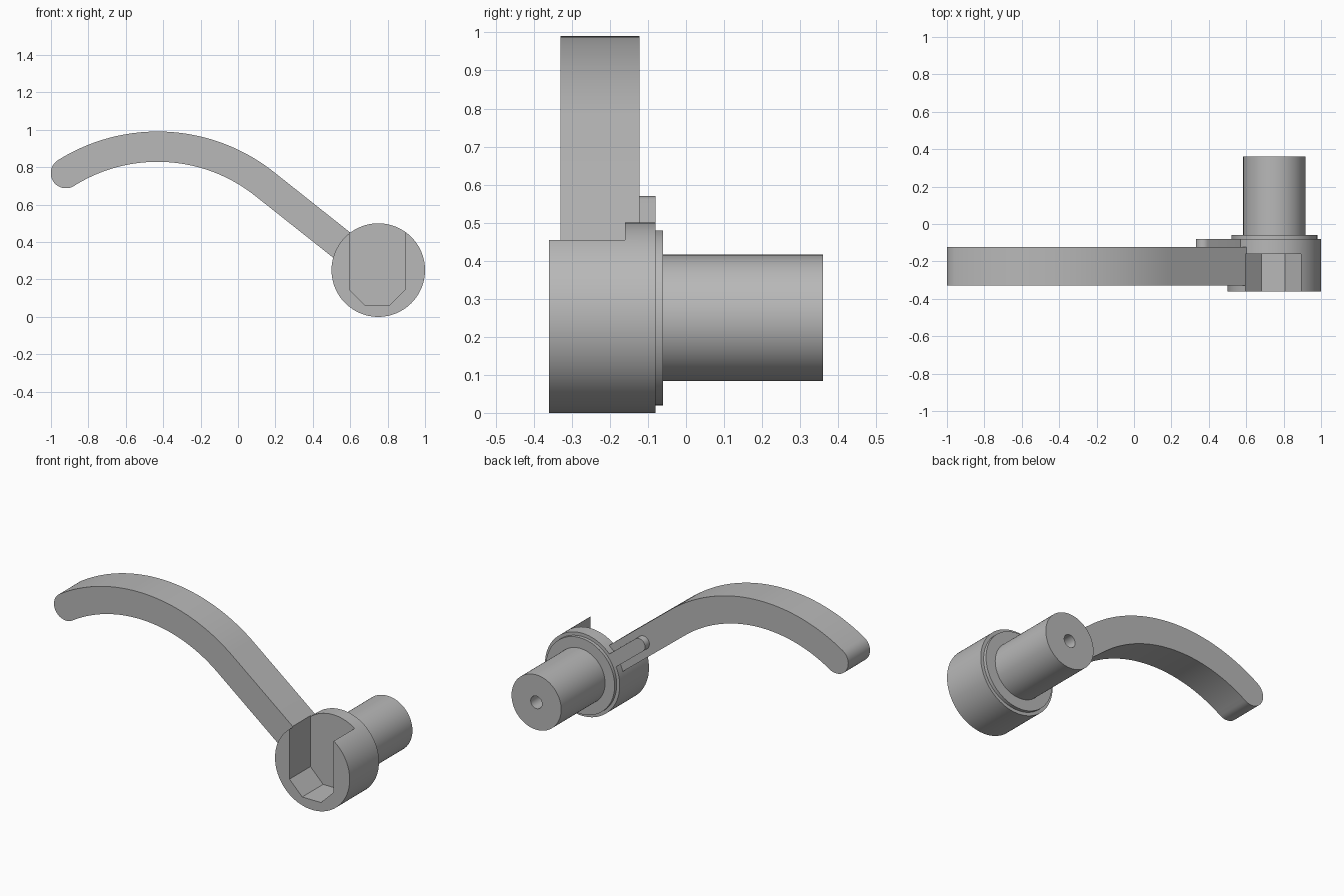
import bpy, bmesh
from math import sin, cos, pi, radians

cube = bpy.data.objects.get("Cube")
if cube:
    bpy.data.objects.remove(cube, do_unlink=True)

grey = bpy.data.materials.new("plain grey")
grey.use_nodes = True
grey.diffuse_color = (0.48, 0.48, 0.48, 1)
grey.node_tree.nodes["Principled BSDF"].inputs["Base Color"].default_value = (0.48, 0.48, 0.48, 1)


def finish(name, bm):
    bmesh.ops.recalc_face_normals(bm, faces=bm.faces)
    mesh = bpy.data.meshes.new(name)
    bm.to_mesh(mesh)
    bm.free()
    mesh.materials.append(grey)
    obj = bpy.data.objects.new(name, mesh)
    bpy.context.collection.objects.link(obj)
    return obj


def prism(name, outline, y0, y1):
    """Extrude an (x, z) outline from y0 to y1."""
    bm = bmesh.new()
    face = bm.faces.new([bm.verts.new((x, y0, z)) for x, z in outline])
    new = bmesh.ops.extrude_face_region(bm, geom=[face])["geom"]
    verts = [v for v in new if isinstance(v, bmesh.types.BMVert)]
    bmesh.ops.translate(bm, verts=verts, vec=(0, y1 - y0, 0))
    return finish(name, bm)


def lathe(name, profile, cx, cz, steps=96):
    """Spin a (radius, y) profile around the y axis through (cx, cz)."""
    bm = bmesh.new()
    verts = [bm.verts.new((cx + r, y, cz)) for r, y in profile]
    edges = [bm.edges.new(pair) for pair in zip(verts, verts[1:])]
    bmesh.ops.spin(bm, geom=verts + edges, cent=(cx, 0, cz), axis=(0, 1, 0),
                   angle=2 * pi, steps=steps, use_duplicate=False)
    bmesh.ops.remove_doubles(bm, verts=bm.verts, dist=0.0005)
    return finish(name, bm)


def boolean(obj, other, operation):
    mod = obj.modifiers.new(operation, "BOOLEAN")
    mod.operation, mod.solver, mod.object = operation, "EXACT", other
    bpy.context.view_layer.objects.active = obj
    bpy.ops.object.modifier_apply(modifier=mod.name)
    bpy.data.objects.remove(other, do_unlink=True)


# Hub, flange, shaft and blind bore in one turned profile
handle = lathe("lever_handle", [
    (0, -0.36), (0.25, -0.36), (0.25, -0.08), (0.23, -0.08), (0.23, -0.06),
    (0.166, -0.06), (0.166, 0.36), (0.038, 0.36), (0.038, 0.1), (0, 0.1)], 0.75, 0.25)

# Curved lever: arc blending into a straight neck, with a round tip
CX, CZ, MID, HALF = -0.43, -0.01, 0.92, 0.081
BEND, TIP = radians(38.4), radians(-32.2)


def on_arc(radius, angle):
    return CX + radius * sin(angle), CZ + radius * cos(angle)


def on_neck(distance, offset):
    x, z = on_arc(MID + offset, BEND)
    return x + distance * cos(BEND), z - distance * sin(BEND)


N = 40
angles = [TIP + (BEND - TIP) * i / N for i in range(N + 1)]
tx, tz = on_arc(MID, TIP)
outline = [on_arc(MID + HALF, a) for a in angles]
outline += [on_neck(0.6, HALF), on_neck(0.6, -HALF)]
outline += [on_arc(MID - HALF, a) for a in reversed(angles)]
for i in range(1, 20):
    a = TIP + pi - pi * -i / 20
    outline.append((tx + HALF * sin(a), tz + HALF * cos(a)))
boolean(handle, prism("lever_arm", outline, -0.33, -0.122), "UNION")

# Raised rounded rib on the back of the neck
rib = [on_neck(0.55, 0.04), on_neck(0.55, -0.04)]
for i in range(17):
    a = pi * i / 16
    rib.append(on_neck(0.292 - 0.04 * sin(a), -0.04 * cos(a)))
boolean(handle, prism("back_rib", rib, -0.2, -0.08), "UNION")

# Open-topped socket with chamfered floor in the front of the hub
socket = [(0.597, 0.6), (0.597, 0.145), (0.682, 0.06),
          (0.808, 0.06), (0.893, 0.145), (0.893, 0.6)]
boolean(handle, prism("socket_cutter", socket, -0.5, -0.16), "DIFFERENCE")

bpy.ops.object.select_all(action="DESELECT")
handle.select_set(True)
bpy.context.view_layer.objects.active = handle
bpy.ops.object.shade_smooth_by_angle(angle=radians(25))
